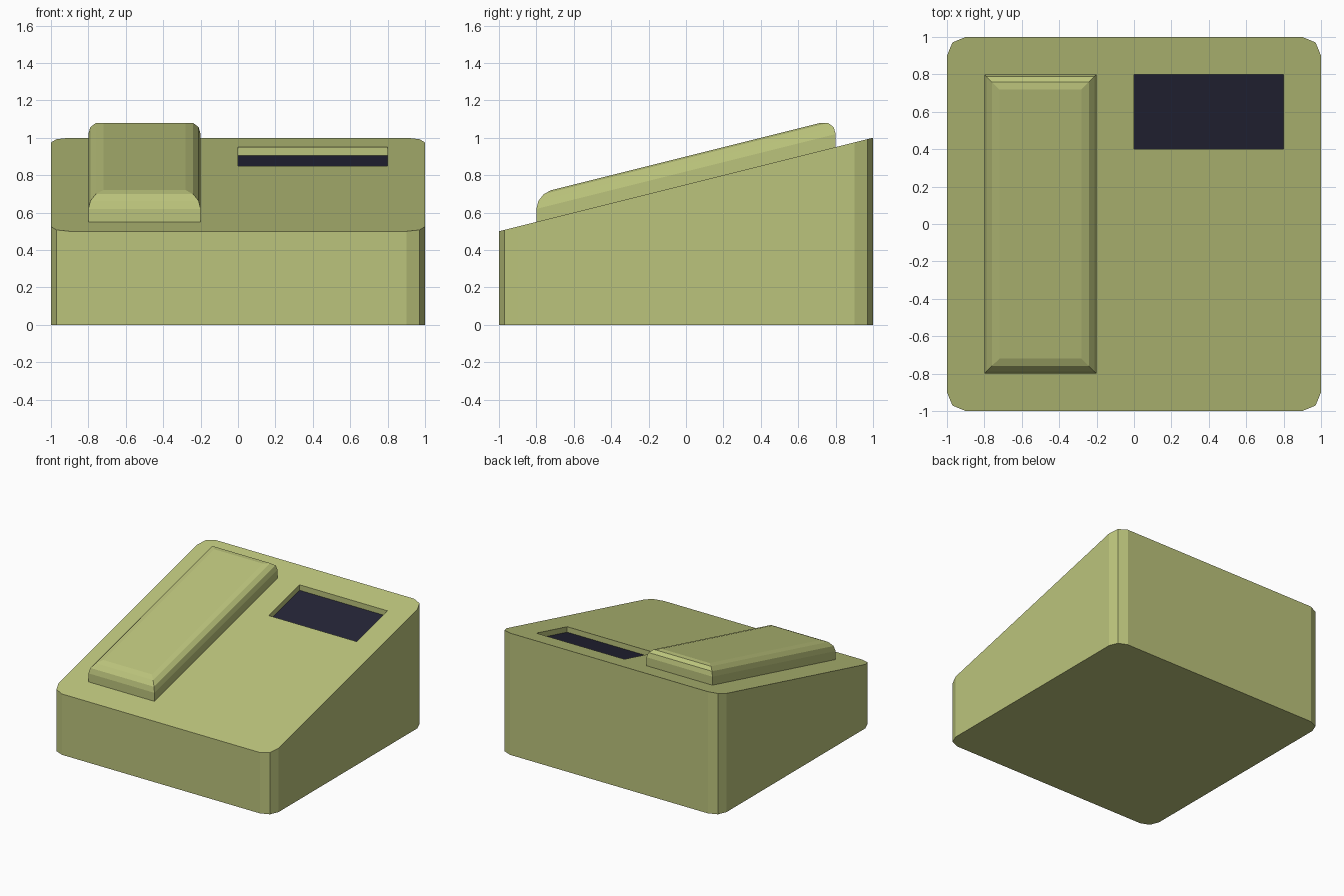
import bpy, bmesh, math

if "Cube" in bpy.data.objects:
    bpy.data.objects.remove(bpy.data.objects["Cube"])


def material(name, colour):
    m = bpy.data.materials.new(name)
    m.diffuse_color = (*colour, 1)
    m.use_nodes = True
    m.node_tree.nodes["Principled BSDF"].inputs["Base Color"].default_value = m.diffuse_color
    return m


green = material("olive green", (0.50, 0.55, 0.20))
dark = material("dark navy", (0.018, 0.018, 0.037))


def slope(y):
    """Height of the sloping top at depth y."""
    return 0.75 + 0.25 * y


def loft(name, rings, mat):
    """Closed solid through matching rings of points."""
    bm = bmesh.new()
    loops = [[bm.verts.new(p) for p in ring] for ring in rings]
    n = len(loops[0])
    for a, b in zip(loops, loops[1:]):
        for i in range(n):
            j = (i + 1) % n
            bm.faces.new((a[i], a[j], b[j], b[i]))
    bm.faces.new(loops[0][::-1])
    bm.faces.new(loops[-1])
    bmesh.ops.recalc_face_normals(bm, faces=bm.faces)
    mesh = bpy.data.meshes.new(name)
    bm.to_mesh(mesh)
    bm.free()
    mesh.materials.append(mat)
    ob = bpy.data.objects.new(name, mesh)
    bpy.context.collection.objects.link(ob)
    return ob


def sloped_rect(x0, x1, y0, y1, h):
    """Rectangle lying parallel to the sloping top, raised by h."""
    return [(x, y, slope(y) + h)
            for x, y in ((x0, y0), (x1, y0), (x1, y1), (x0, y1))]


# Wedge body with rounded vertical corners
outline = []
for k, (sx, sy) in enumerate(((1, 1), (-1, 1), (-1, -1), (1, -1))):
    for step in range(3):
        a = math.radians(90 * k + 45 * step)
        outline.append((sx * 0.9 + 0.1 * math.cos(a),
                        sy * 0.9 + 0.1 * math.sin(a)))
body = loft("body", [[(x, y, 0) for x, y in outline],
                     [(x, y, slope(y)) for x, y in outline]], green)

# Recess for the display
cutter = loft("recess_cutter", [sloped_rect(0, 0.8, 0.4, 0.8, -0.05),
                                sloped_rect(0, 0.8, 0.4, 0.8, 0.2)], green)
mod = body.modifiers.new("recess", 'BOOLEAN')
mod.operation = 'DIFFERENCE'
mod.solver = 'EXACT'
mod.object = cutter
bpy.context.view_layer.objects.active = body
bpy.ops.object.modifier_apply(modifier=mod.name)
bpy.data.objects.remove(cutter)

# Display plate on the recess floor
loft("display_screen", [sloped_rect(0, 0.8, 0.4, 0.8, -0.05),
                        sloped_rect(0, 0.8, 0.4, 0.8, -0.045)], dark)

# Handset with rounded top edges
rings = [sloped_rect(-0.8, -0.2, -0.8, 0.8, 0)]
for step in range(4):
    a = math.radians(30 * step)
    inset = 0.08 * (1 - math.cos(a))
    rings.append(sloped_rect(-0.8 + inset, -0.2 - inset, -0.8 + inset,
                             0.8 - inset, 0.07 + 0.08 * math.sin(a)))
loft("handset", rings, green)
